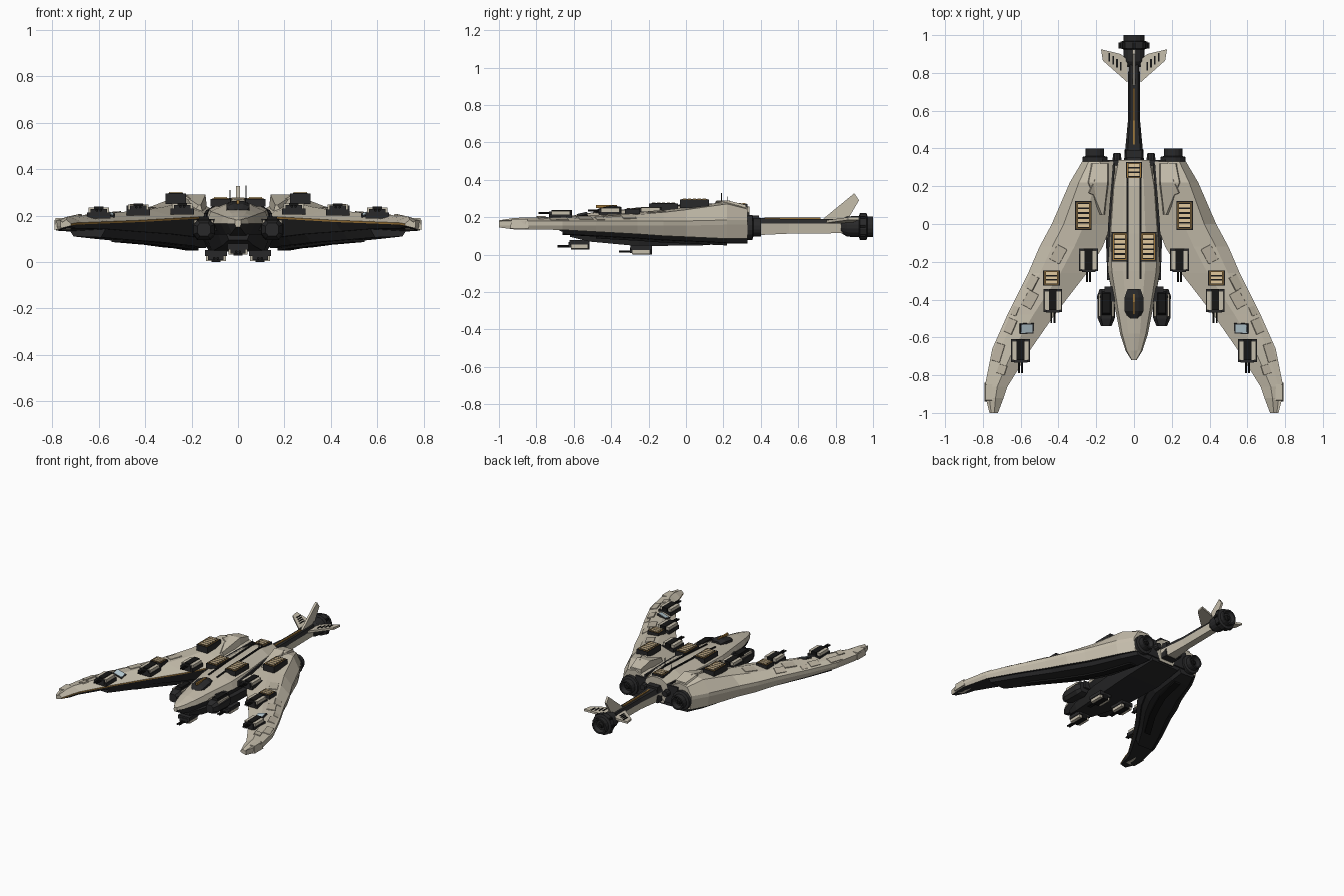
import bpy, bmesh, math
from mathutils import Vector, Matrix
from mathutils.bvhtree import BVHTree

if "Cube" in bpy.data.objects:
    bpy.data.objects.remove(bpy.data.objects["Cube"])

def mat(name, r, g, b):
    m = bpy.data.materials.new(name)
    m.diffuse_color = (r, g, b, 1)
    m.use_nodes = True
    m.node_tree.nodes["Principled BSDF"].inputs["Base Color"].default_value = m.diffuse_color
    return m

HULL = mat("bone hull", 0.56, 0.51, 0.41)
PANEL = mat("panel bone", 0.49, 0.44, 0.35)
DARK = mat("charcoal", 0.022, 0.022, 0.023)
BLACK = mat("black", 0.008, 0.008, 0.008)
GOLD = mat("ochre trim", 0.34, 0.18, 0.04)
CREAM = mat("cream slats", 0.75, 0.58, 0.34)
BLUE = mat("pale blue", 0.48, 0.60, 0.66)

def finish(name, bm, mats):
    bmesh.ops.recalc_face_normals(bm, faces=bm.faces)
    me = bpy.data.meshes.new(name)
    bm.to_mesh(me)
    bm.free()
    for m in mats:
        me.materials.append(m)
    ob = bpy.data.objects.new(name, me)
    bpy.context.collection.objects.link(ob)
    return ob

def loft(name, sections, mats, bands=None, side=1):
    """Skin closed sections; bands gives the material of each lengthwise strip."""
    bm = bmesh.new()
    rings = [[bm.verts.new((p[0] * side, p[1], p[2])) for p in s] for s in sections]
    n = len(rings[0])
    for a, b in zip(rings, rings[1:]):
        for i in range(n):
            j = (i + 1) % n
            f = bm.faces.new((a[i], a[j], b[j], b[i]))
            f.material_index = bands[i] if bands else 0
    bm.faces.new(rings[0])
    bm.faces.new(rings[-1])
    return finish(name, bm, mats)

def box(name, c, size, m, taper=1.0, rot=None):
    bm = bmesh.new()
    bmesh.ops.create_cube(bm, size=1)
    for v in bm.verts:
        k = taper if v.co.z > 0 else 1
        v.co = Vector((v.co.x * size[0] * k, v.co.y * size[1] * k, v.co.z * size[2]))
    bmesh.ops.transform(bm, matrix=Matrix.Translation(c) @ (rot or Matrix()), verts=bm.verts)
    return finish(name, bm, [m])

def lathe(name, x, z, profile, m, seg=16, sz=1.0):
    """Round body along y; profile is (y, radius)."""
    ring = [(math.cos(2 * math.pi * (i + .5) / seg), math.sin(2 * math.pi * (i + .5) / seg)) for i in range(seg)]
    return loft(name, [[(x + r * c, y, z + r * s * sz) for c, s in ring] for y, r in profile], [m])

# wings: y, inner x, outer x, inner z, top z, widest z, bottom z
W = [(0.33, .10, .275, .22, .255, .17, .085), (0.22, .10, .34, .22, .283, .17, .085),
     (0.0, .12, .435, .20, .252, .165, .095), (-.12, .165, .50, .195, .238, .165, .10),
     (-.26, .25, .56, .19, .226, .165, .11), (-.48, .42, .67, .18, .212, .165, .122),
     (-.66, .545, .75, .175, .203, .165, .132), (-.86, .67, .79, .17, .198, .165, .135),
     (-.92, .69, .785, .17, .196, .165, .135), (-1.0, .72, .765, .165, .183, .165, .145)]

def wing_section(y, a, b, zi, zt, zw, zb):
    w = b - a
    return [(a, y, zi - .008), (a, y, zi), (a + w * .45, y, zt), (a + w * .8, y, zt - .012),
            (b, y, zw + .015), (b, y, zw - .01), (b - w * .06, y, zb), (a + w * .1, y, zb + .01)]

wing_bvh = None
for s in (1, -1):
    wing = loft("wing", [wing_section(*r) for r in W], [HULL, GOLD, DARK],
                [1, 0, 0, 0, 0, 0, 2, 2], s)
    if s == 1:
        me = wing.data
        wing_bvh = BVHTree.FromPolygons([v.co for v in me.vertices], [list(p.vertices) for p in me.polygons])
    # stepped dark underside armour
    under = []
    for y, a, b, zi, zt, zw, zb in W[:7]:
        w = b - a
        under.append([(a + w * .12, y, zb + .012), (b - w * .12, y, zb + .005),
                      (b - w * .2, y, zb - .022), (a + w * .22, y, zb - .026)])
    loft("wing_under_armour", under, [DARK], None, s)
    loft("wing_under_rib", [[(x * .5 + p[1][0] * .5 - .05 * k, p[0][1], p[3][2] - dz)
                            for x, k, dz in ((p[0][0], 0, -.01), (p[0][0], 1, -.01), (p[0][0], 1, .01), (p[0][0], 0, .01))]
                           for p in under[1:6]], [BLACK], None, s)
    # wing tip cap
    box("wing_tip_cap", (s * .757, -.89, .165), (.07, .10, .05), HULL, .85)

def on_wing(x, y):
    hit, nor, _, _ = wing_bvh.ray_cast(Vector((x, y, 1)), Vector((0, 0, -1)))
    return (hit, nor) if hit else (Vector((x, y, .2)), Vector((0, 0, 1)))

# central fuselage: y, half width, top z, widest z, bottom z
F = [(-.72, .014, .180, .165, .150), (-.67, .045, .193, .165, .125), (-.58, .074, .210, .165, .105),
     (-.45, .100, .228, .165, .095), (-.25, .138, .245, .170, .085), (-.05, .145, .258, .175, .08),
     (.2, .125, .268, .18, .075), (.34, .095, .252, .18, .08)]
loft("fuselage", [[(0, y, t + .004), (w * .42, y, t), (w * .85, y, (t + m) / 2 + .01), (w, y, m), (w * .6, y, b),
                   (-w * .6, y, b), (-w, y, m), (-w * .85, y, (t + m) / 2 + .01), (-w * .42, y, t)]
                  for y, w, t, m, b in F], [HULL, DARK], [0, 0, 0, 1, 1, 1, 0, 0, 0])
# belly keel
loft("belly_keel", [[(w, y, .12), (w * .8, y, b), (-w * .8, y, b), (-w, y, .12)] for y, w, b in
                    [(-.62, .05, .095), (-.52, .085, .07), (-.25, .14, .045), (.1, .16, .05), (.33, .14, .07)]], [DARK])
box("rear_bulkhead", (0, .325, .16), (.34, .03, .13), DARK)

# spine strips and centre rail
for s in (1, -1):
    loft("spine_strip", [[(x, y, z + d) for x, d in ((.028, -.01), (.040, -.01), (.040, .007), (.028, .007))]
                         for y, z in ((-.29, .242), (-.05, .259), (.2, .269), (.31, .257))], [BLACK], None, s)
    loft("shoulder_seam", [[(x, y, z + d) for x, d in ((x0, -.03), (x0 + .012, -.03), (x0 + .012, .008), (x0, .008))]
                           for x0, y, z in ((.135, -.2, .2), (.125, 0, .215), (.10, .32, .23))], [DARK], None, s)
    # shoulder fairing in front of the engine
    loft("shoulder_fairing", [[(a, y, .2), (a + .01, y, t), (b - .03, y, t), (b, y, .2)] for y, a, b, t in
                              ((.32, .13, .25, .265), (.22, .13, .27, .29), (.05, .15, .2, .245))], [HULL], None, s)

# canopy
loft("canopy", [[(w, y, .20), (w, y, z - .012), (w * .5, y, z), (-w * .5, y, z), (-w, y, z - .012), (-w, y, .20)]
                for y, w, z in ((-.5, .03, .225), (-.46, .05, .25), (-.39, .05, .262), (-.345, .035, .255))], [DARK])
box("canopy_ridge", (0, -.425, .258), (.012, .11, .016), GOLD)

# nose side pods
for s in (1, -1):
    loft("side_pod", [[(s * .147 + w * c, y, .14 + h * d) for c, d in
                       ((1, .5), (.6, 1), (-.6, 1), (-1, .5), (-1, -.5), (-.6, -1), (.6, -1), (1, -.5))]
                      for y, w, h in ((-.54, .028, .028), (-.50, .045, .04), (-.38, .048, .045), (-.345, .035, .035))], [DARK])
    for dx in (-.036, .036):
        box("pod_trim", (s * .147 + dx, -.43, .166), (.012, .12, .03), PANEL)
    box("pod_top", (s * .147, -.42, .185), (.05, .13, .02), BLACK, .8)
    box("pod_mount", (s * .12, -.37, .16), (.07, .08, .05), DARK)

# gun turrets, up = 1 on top, -1 on the belly
def turret(x, y, z, up=1, k=1.0):
    box("turret_base", (x, y, z + up * .012), (.10 * k, .12 * k, .026), DARK)
    for s in (1, -1):
        box("turret_cheek", (x + s * .033 * k, y, z + up * .030), (.024 * k, .10 * k, .032), HULL)
        lathe("turret_barrel", x + s * .008, z + up * .034, [(y - .118, .006), (y, .006)], BLACK, 6)
    box("turret_core", (x, y + .005, z + up * .032), (.042 * k, .11 * k, .036), BLACK)
    box("turret_yoke", (x, y - .055 * k, z + up * .026), (.07 * k, .016, .03), DARK)

# louvred vents
def vent(x, y, z, w, l, n, h=.035):
    box("vent_frame", (x, y, z), (w, l, h), DARK)
    t = z + h / 2
    box("vent_trim", (x, y, t), (w * .84, l * .9, .004), GOLD)
    box("vent_well", (x, y, t + .001), (w * .72, l * .84, .004), BLACK)
    p = l * .84 / n
    for i in range(n):
        box("vent_slat", (x, y + (i - (n - 1) / 2) * p, t + .004), (w * .66, p * .66, .006), CREAM)

for s in (1, -1):
    for x, y, z in ((.24, -.19, .205), (.43, -.405, .202), (.60, -.67, .188)):
        turret(s * x, y, z)
    turret(s * .095, -.24, .05, -1, .95)
    vent(s * .268, .045, .272, .088, .155, 5, .044)
    vent(s * .437, -.285, .225, .088, .08, 3, .036)
    vent(s * .075, -.12, .255, .086, .155, 5, .034)
    # pale landing pad
    p, nrm = on_wing(.568, -.553)
    q = Vector((0, 0, 1)).rotation_difference(Vector((nrm.x * s, nrm.y, nrm.z))).to_matrix().to_4x4()
    box("pad_frame", (s * p.x, p.y, p.z), (.075, .055, .012), DARK, 1, q)
    box("landing_pad", (s * p.x, p.y, p.z + .004), (.062, .044, .010), BLUE, 1, q)
    # raised wing panels
    for x, y, w, l, a in ((.70, -.77, .045, .05, .3), (.72, -.68, .05, .10, .3), (.655, -.54, .05, .08, .4),
                          (.55, -.40, .06, .09, .5), (.54, -.31, .05, .08, .5), (.40, -.16, .06, .09, .5),
                          (.20, .19, .06, .08, .4), (.63, -.46, .035, .05, .4)):
        p, nrm = on_wing(x, y)
        q = Vector((0, 0, 1)).rotation_difference(Vector((nrm.x * s, nrm.y, nrm.z))).to_matrix().to_4x4()
        box("wing_panel", (s * p.x, p.y, p.z), (w, l, .008), PANEL, .95, q @ Matrix.Rotation(s * a, 4, 'Z'))
    # main engines and small thrusters
    lathe("main_engine", s * .207, .145, [(.22, .05), (.30, .055), (.325, .055), (.33, .068), (.355, .068), (.36, .05),
                                          (.40, .05), (.40, .04), (.37, .03)], DARK)
    lathe("engine_core", s * .207, .145, [(.35, .03), (.385, .012)], BLACK, 12)
    lathe("small_thruster", s * .09, .17, [(.32, .024), (.35, .024), (.375, .02)], DARK, 10)
    # horizontal tail fin with slots
    fin = ((.035, .75), (.165, .865), (.175, .925), (.07, .90), (.035, .87))
    loft("tail_fin", [[(s * x, y, z + x * .12) for x, y in fin] for z in (.165, .180)], [HULL])
    for i in range(4):
        box("fin_slot", (s * (.07 + i * .02), .835 + i * .016, .1815 + .12 * (.07 + i * .02)),
            (.008, .045, .004), BLACK)

turret(0, -.57, .078, -1, .9)
vent(0, .285, .255, .086, .085, 3, .03)

# tail boom with dark top and gold line
loft("tail_boom", [[(w, y, .165), (w * .7, y, t), (-w * .7, y, t), (-w, y, .165), (-w * .8, y, b), (w * .8, y, b)]
                   for y, w, t, b in ((.32, .055, .20, .10), (.40, .046, .195, .105), (.55, .032, .19, .112), (.88, .03, .19, .115))],
     [HULL, DARK], [1, 1, 1, 0, 0, 0])
box("boom_stripe", (0, .57, .194), (.012, .30, .008), GOLD)
box("boom_collar", (0, .37, .155), (.10, .05, .11), DARK, .85)
# upright tail fin
loft("upright_fin", [[(x, y, z) for y, z in ((.72, .18), (.90, .328), (.925, .29), (.86, .18))]
                     for x in (-.008, .008)], [HULL])
# tail engine
lathe("tail_engine", 0, .15, [(.83, .035), (.86, .055), (.925, .058), (.93, .074), (.965, .074), (.97, .056),
                              (1.0, .056), (1.0, .045), (.975, .035)], DARK)
lathe("tail_engine_core", 0, .15, [(.96, .03), (.99, .012)], BLACK, 12)
for i in range(8):
    a = i * math.pi / 4
    box("tail_engine_lug", (.07 * math.cos(a), .945, .15 + .065 * math.sin(a)), (.022, .03, .016), BLACK)
# antennas
box("antenna", (.035, .19, .295), (.004, .004, .07), DARK)
box("antenna", (-.035, .22, .285), (.004, .004, .05), DARK)
